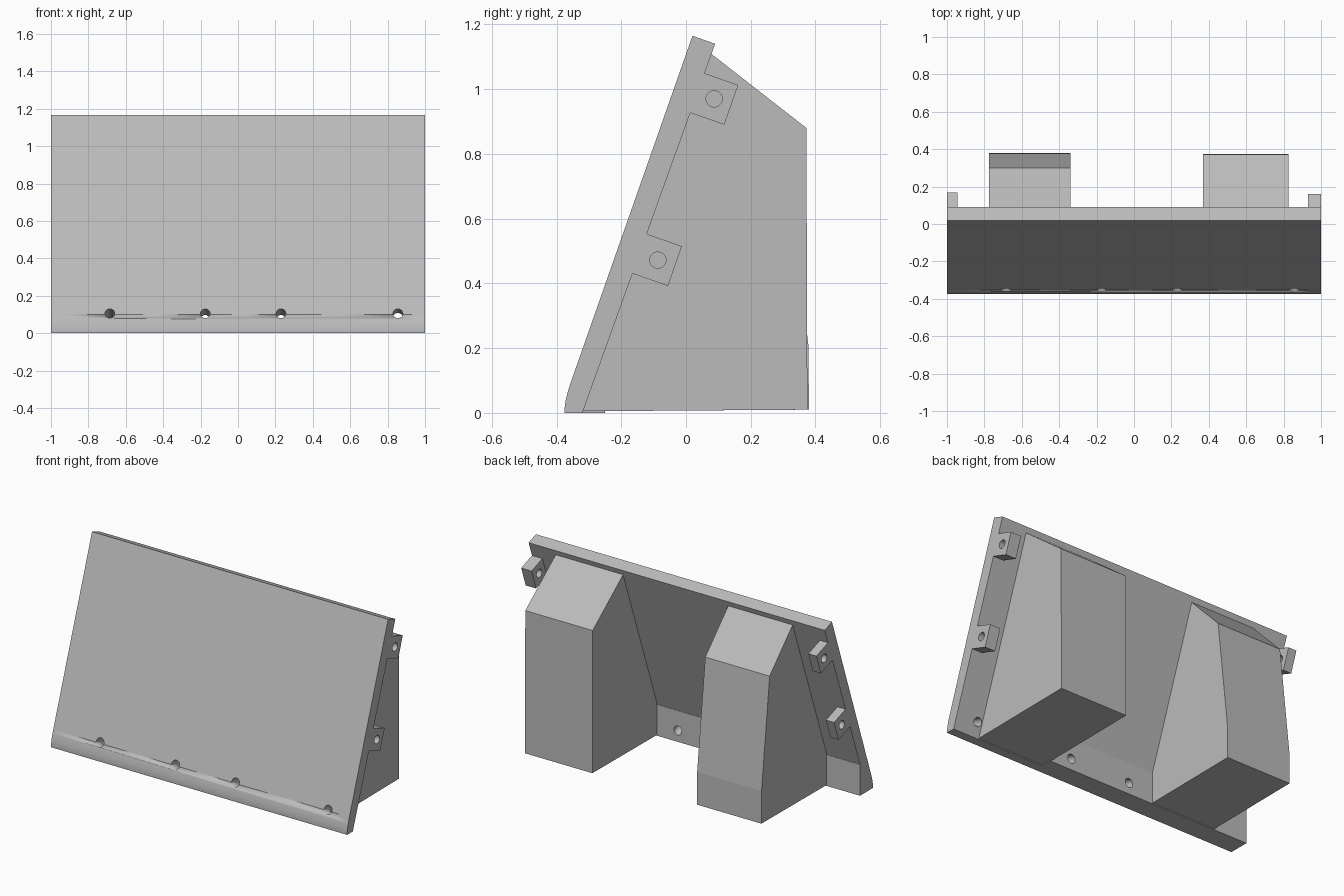
import bpy
import bmesh
import math
from mathutils import Vector, Matrix

if "Cube" in bpy.data.objects:
    bpy.data.objects.remove(bpy.data.objects["Cube"], do_unlink=True)

# One plain grey for the whole bracket
grey = bpy.data.materials.new("light grey")
grey.use_nodes = True
colour = (0.5, 0.5, 0.5, 1)
grey.diffuse_color = colour
grey.node_tree.nodes["Principled BSDF"].inputs["Base Color"].default_value = colour

LEAN = math.atan(0.351)                                  # tilt of the panel
UP = Vector((math.sin(LEAN), math.cos(LEAN)))            # along the panel, in (y, z)
OUT = Vector((math.cos(LEAN), -math.sin(LEAN)))          # through the panel to the back


def finish(bm, name):
    bmesh.ops.recalc_face_normals(bm, faces=bm.faces)
    mesh = bpy.data.meshes.new(name)
    bm.to_mesh(mesh)
    bm.free()
    mesh.materials.append(grey)
    obj = bpy.data.objects.new(name, mesh)
    bpy.context.collection.objects.link(obj)
    return obj


def prism(name, profile, x0, x1):
    """Extrude a (y, z) profile from x0 to x1."""
    bm = bmesh.new()
    face = bm.faces.new([bm.verts.new((x0, y, z)) for y, z in profile])
    ext = bmesh.ops.extrude_face_region(bm, geom=[face], use_keep_orig=True)
    moved = [v for v in ext["geom"] if isinstance(v, bmesh.types.BMVert)]
    bmesh.ops.translate(bm, verts=moved, vec=(x1 - x0, 0, 0))
    return finish(bm, name)


def drill(name, centre, axis, radius, length):
    """Hidden cylinder used as a cutter."""
    bm = bmesh.new()
    turn = Vector(axis).to_track_quat("Z", "Y").to_matrix().to_4x4()
    bmesh.ops.create_cone(bm, cap_ends=True, segments=32, radius1=radius,
                          radius2=radius, depth=length,
                          matrix=Matrix.Translation(centre) @ turn)
    for f in bm.faces:
        f.smooth = len(f.verts) == 4
    obj = finish(bm, name)
    obj.hide_render = True
    obj.hide_viewport = True
    obj.display_type = "WIRE"
    return obj


def cut(obj, cutter):
    mod = obj.modifiers.new(cutter.name, "BOOLEAN")
    mod.operation = "DIFFERENCE"
    mod.solver = "EXACT"
    mod.object = cutter


# Leaning panel with a softly rounded lower front edge
a, b, c = Vector((-0.375, 0.01)), Vector((-0.375, 0.04)), Vector((-0.354, 0.1))
curve = [a * (1 - t) ** 2 + b * 2 * t * (1 - t) + c * t * t
         for t in [i / 6 for i in range(7)]]
panel = prism("leaning_panel",
              [(-0.32, 0), (-0.375, 0)] + curve + [(0.02, 1.165), (0.09, 1.14)], -1, 1)
for f in panel.data.polygons:
    f.use_smooth = f.normal.y < -0.5 and f.center.z < 0.1

# Foot thickening the lower back edge
foot = prism("foot", [(-0.34, 0), (-0.25, 0), (-0.25, 0.19), (-0.27, 0.19)], -1, 0.38)

# Two wedge-shaped supports; one has a straight back, the other a tapered one
front = [(0.06, 1.11), (-0.33, 0.005)]
prism("left_support",
      front + [(0.375, 0.01), (0.372, 0.88), (0.077, 1.11)], 0.37, 0.825)
right_support = prism("right_support",
                      front + [(0.38, 0.01), (0.378, 0.21), (0.30, 0.88), (0.077, 1.11)],
                      -0.775, -0.34)

# Screw holes through the panel's lower edge
for i, x in enumerate((-0.685, -0.175, 0.23, 0.855)):
    hole = drill(f"screw_hole_cutter_{i + 1}", (x, -0.352, 0.105), (0, *OUT), 0.026, 0.4)
    cut(panel, hole)
    if x < 0.37:
        cut(foot, hole)
    if x < -0.34:
        cut(right_support, hole)


# Drilled lugs at both ends of the back
def lug(name, y, z, x0, x1):
    mid = Vector((y, z))
    corners = [mid + UP * u * 0.065 + OUT * w for u, w in
               ((-1, -0.075), (-1, 0.056), (1, 0.056), (1, -0.075))]
    obj = prism(name, corners, x0, x1)
    cut(obj, drill(name + "_cutter", ((x0 + x1) / 2, y, z), (1, 0, 0), 0.025, 0.3))


lug("left_upper_lug", 0.087, 0.97, 0.93, 1)
lug("left_lower_lug", -0.087, 0.472, 0.93, 1)
lug("right_upper_lug", 0.095, 0.97, -1, -0.945)
lug("right_lower_lug", -0.075, 0.5, -1, -0.945)
